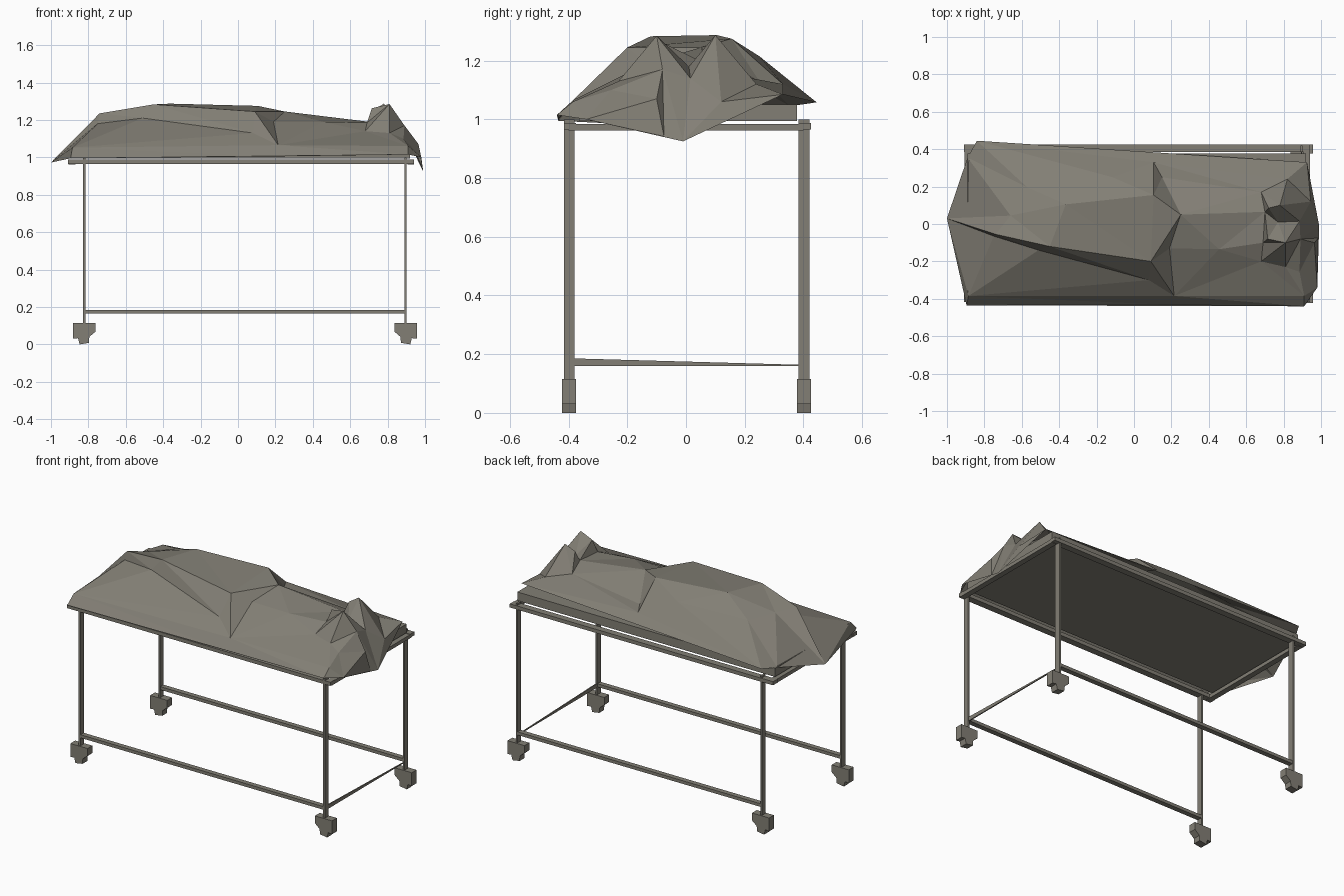
import bpy, bmesh
from mathutils import Vector
from mathutils.geometry import delaunay_2d_cdt

mat = bpy.data.materials.new("drab_grey")
mat.diffuse_color = (0.225, 0.212, 0.178, 1)


def add_object(name, verts, faces):
    me = bpy.data.meshes.new(name)
    me.from_pydata(verts, [], faces)
    bm = bmesh.new()
    bm.from_mesh(me)
    bmesh.ops.recalc_face_normals(bm, faces=bm.faces)
    bm.to_mesh(me)
    bm.free()
    me.materials.append(mat)
    ob = bpy.data.objects.new(name, me)
    bpy.context.collection.objects.link(ob)
    return ob


def prism(name, profile, y0, y1):
    """Extrude an (x, z) outline from y0 to y1."""
    n = len(profile)
    verts = [(x, y0, z) for x, z in profile] + [(x, y1, z) for x, z in profile]
    faces = [tuple(range(n)), tuple(range(n, 2 * n))]
    faces += [(i, (i + 1) % n, n + (i + 1) % n, n + i) for i in range(n)]
    return add_object(name, verts, faces)


def box(name, x0, x1, y0, y1, z0, z1):
    return prism(name, [(x0, z0), (x1, z0), (x1, z1), (x0, z1)], y0, y1)


# Mattress slab
box("mattress", -0.89, 0.92, -0.365, 0.378, 0.995, 1.05)

# Legs, castors and long rails
caster = [(-0.06, 0.115), (0.06, 0.115), (0.06, 0.068), (0.027, 0.04),
          (0.025, 0.008), (-0.025, 0.0), (-0.033, 0.033), (-0.06, 0.03)]
for side, yc in (("front", -0.398), ("back", 0.402)):
    for end, xc, s in (("left", -0.822, 1), ("right", 0.896, -1)):
        box(f"{side}_{end}_leg", xc - 0.006, xc + 0.006, yc - 0.018, yc + 0.018, 0.1, 1.0)
        prism(f"{side}_{end}_castor", [(xc + s * x, z) for x, z in caster],
              yc - 0.024, yc + 0.024)
    box(f"{side}_lower_rail", -0.822, 0.896, yc - 0.016, yc + 0.016, 0.165, 0.185)
    box(f"{side}_top_rail", -0.91, 0.94, yc - 0.018, yc + 0.024, 0.965, 0.988)

# End rails under the mattress, tapered lower brace
box("left_end_rail", -0.905, -0.87, -0.4, 0.4, 0.962, 0.985)
box("right_end_rail", 0.905, 0.94, -0.4, 0.4, 0.962, 0.985)
add_object("lower_brace",
           [(x, y, z) for x in (0.892, 0.899)
            for y, z in ((-0.398, 0.16), (0.385, 0.16), (0.385, 0.164), (-0.398, 0.186))],
           [(0, 1, 2, 3), (4, 5, 6, 7), (0, 1, 5, 4), (1, 2, 6, 5), (2, 3, 7, 6), (3, 0, 4, 7)])

# Draped sheet: hem outline, torso folds and foot folds
hem = [(-1.0, 0.03, 0.972), (-0.895, -0.435, 0.995), (0.2, -0.432, 1.005),
       (0.91, -0.44, 1.015), (0.98, -0.34, 1.0), (0.985, -0.075, 0.942),
       (0.99, -0.01, 0.925), (0.945, 0.12, 1.06), (0.925, 0.33, 1.085),
       (-0.84, 0.445, 1.058), (-0.89, 0.355, 1.045)]
torso = [(-0.365, 0.105, 1.287), (0.105, 0.155, 1.275), (0.25, 0.05, 1.245),
         (0.09, -0.20, 1.245), (-0.45, -0.12, 1.283), (-0.74, -0.055, 1.235),
         (-0.66, 0.045, 1.215), (-0.57, 0.195, 1.2), (-0.115, 0.25, 1.215),
         (0.105, 0.33, 1.12), (0.15, 0.25, 1.13), (0.08, -0.30, 1.13),
         (0.19, -0.13, 1.19), (0.455, -0.135, 1.19), (0.215, -0.385, 1.065),
         (-0.885, -0.385, 1.052), (0.91, -0.385, 1.06), (-0.75, -0.065, 1.18),
         (-0.51, -0.14, 1.21)]
feet = [(0.68, 0.17, 1.15), (0.70, 0.065, 1.19), (0.69, -0.10, 1.185),
        (0.72, 0.085, 1.25), (0.715, -0.08, 1.262), (0.78, 0.10, 1.287),
        (0.81, -0.10, 1.285), (0.77, 0.01, 1.18), (0.885, 0.015, 1.14),
        (0.82, 0.24, 1.12), (0.81, -0.23, 1.13), (0.885, -0.255, 1.10),
        (0.68, -0.2, 1.14), (0.965, -0.1, 1.07), (0.89, -0.08, 1.17)]
pts = hem + torso + feet
T, F = len(hem), len(hem) + len(torso)
# Crease lines, given as chains within each group
creases = [[T + i for i in c] for c in
           ([0, 1, 2, 3, 4, 0], [4, 5, 6, 0], [6, 7, 8, 9], [8, 1, 9], [2, 12, 3, 11],
            [15, 14, 16], [12, 13], [1, 10, 2], [5, 17], [17, 18])]
creases += [[F + i for i in c] for c in ([0, 1, 2, 12], [3, 5], [4, 6], [5, 8], [6, 14, 13])]
creases += [[T + 2, F + 1], [T + 10, F + 0], [T + 13, F + 2], [1, T + 15], [3, T + 16]]
edges = [(a, b) for c in creases for a, b in zip(c, c[1:])]
out = delaunay_2d_cdt([Vector(p[:2]) for p in pts], edges, [list(range(T))], 1, 1e-5, True)
verts = []
for co, ids in zip(out[0], out[3]):
    if ids:
        z = pts[ids[0]][2]
    else:  # crossing creases take the height of their nearest neighbours
        near = sorted(pts, key=lambda p: (Vector(p[:2]) - co).length)[:2]
        z = sum(p[2] for p in near) / 2
    verts.append((co.x, co.y, z))
add_object("draped_sheet", verts, [tuple(f) for f in out[2]])
